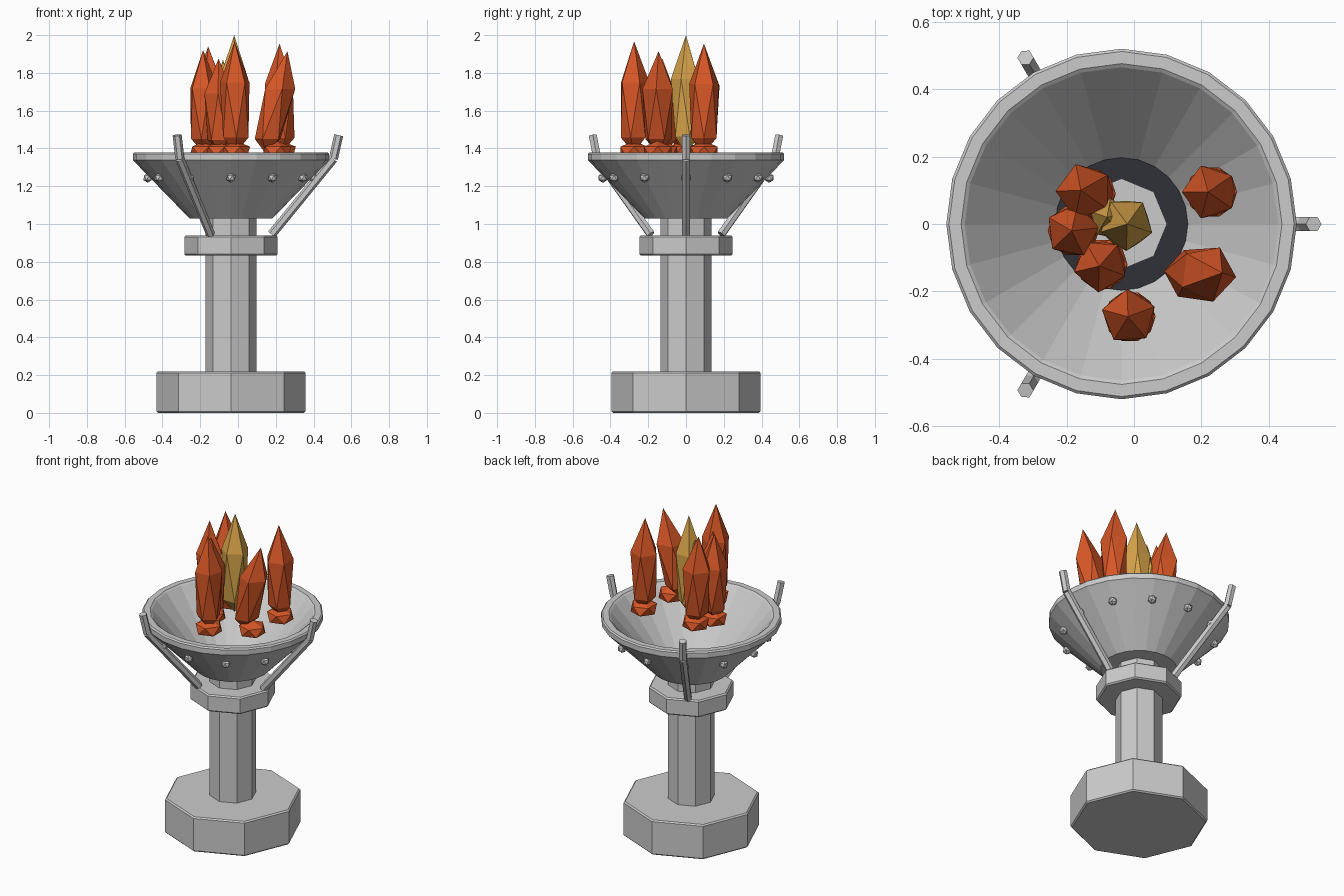
import bpy, bmesh, math
from mathutils import Vector, Matrix

if "Cube" in bpy.data.objects:
    bpy.data.objects.remove(bpy.data.objects["Cube"])

CX = -0.037  # axis of the stand


def material(name, rgb):
    m = bpy.data.materials.new(name)
    m.diffuse_color = (*rgb, 1)
    m.use_nodes = True
    m.node_tree.nodes["Principled BSDF"].inputs["Base Color"].default_value = m.diffuse_color
    return m


GREY = material("pale_grey_metal", (0.60, 0.60, 0.60))
DARK = material("charcoal", (0.03, 0.03, 0.04))
ORANGE = material("flame_orange", (0.68, 0.095, 0.02))
GOLD = material("flame_gold", (0.70, 0.38, 0.07))


def finish(name, bm, mat, bevel=0):
    bmesh.ops.recalc_face_normals(bm, faces=bm.faces)
    me = bpy.data.meshes.new(name)
    bm.to_mesh(me)
    bm.free()
    me.materials.append(mat)
    ob = bpy.data.objects.new(name, me)
    bpy.context.collection.objects.link(ob)
    if bevel:
        b = ob.modifiers.new("bevel", 'BEVEL')
        b.width, b.segments, b.limit_method, b.angle_limit = bevel, 1, 'ANGLE', math.radians(60)
    return ob


def lathe(name, profile, sides, mat, bevel=0):
    """Flat-faced solid of revolution around the stand axis."""
    bm = bmesh.new()
    rings = []
    for r, z in profile:
        if r == 0:
            rings.append([bm.verts.new((CX, 0, z))] * sides)
        else:
            rings.append([bm.verts.new((CX + r * math.cos(math.tau * i / sides),
                                        r * math.sin(math.tau * i / sides), z)) for i in range(sides)])
    for a, b in zip(rings, rings[1:]):
        for i in range(sides):
            j = (i + 1) % sides
            bm.faces.new(list(dict.fromkeys((a[i], a[j], b[j], b[i]))))
    return finish(name, bm, mat, bevel)


def prism(name, r, z0, z1, mat=GREY, bevel=0, sides=8):
    bm = bmesh.new()
    bmesh.ops.create_cone(bm, cap_ends=True, segments=sides, radius1=r, radius2=r, depth=z1 - z0,
                          matrix=Matrix.Translation((CX, 0, (z0 + z1) / 2)))
    return finish(name, bm, mat, bevel)


def rod(name, p, q, r, mat=GREY):
    p, q = Vector(p), Vector(q)
    d = q - p
    bm = bmesh.new()
    bmesh.ops.create_cone(bm, cap_ends=True, segments=6, radius1=r, radius2=r, depth=d.length,
                          matrix=Matrix.Translation((p + q) / 2) @ d.to_track_quat('Z', 'Y').to_matrix().to_4x4())
    return finish(name, bm, mat)


def ico(name, loc, r, rz, mat):
    bm = bmesh.new()
    bmesh.ops.create_icosphere(bm, subdivisions=1, radius=1,
                               matrix=Matrix.Translation(loc) @ Matrix.Diagonal((r, r, rz, 1)))
    return finish(name, bm, mat)


def crystal(name, foot, tip, r, mat, turn=0.0):
    """Long twisted crystal: pointed foot, two staggered five-sided rings, pointed tip."""
    foot, tip = Vector(foot), Vector(tip)
    bm = bmesh.new()

    def ring(t, rad, phase):
        c = foot.lerp(tip, t)
        return [bm.verts.new(c + Vector((rad * math.cos(turn + math.tau * (i + phase) / 5),
                                         rad * math.sin(turn + math.tau * (i + phase) / 5), 0)))
                for i in range(5)]
    a, b = bm.verts.new(foot), bm.verts.new(tip)
    lo, hi = ring(0.14, r * 0.86, 0), ring(0.63, r, 0.5)
    for i in range(5):
        j = (i + 1) % 5
        bm.faces.new((a, lo[j], lo[i]))
        bm.faces.new((lo[i], lo[j], hi[i]))
        bm.faces.new((lo[j], hi[j], hi[i]))
        bm.faces.new((hi[i], hi[j], b))
    return finish(name, bm, mat)


# Stand
prism("base", 0.395, 0, 0.22, bevel=0.008)
prism("column", 0.135, 0.2, 1.062)
prism("collar", 0.247, 0.833, 0.94, bevel=0.008)

# Bowl with thick rim and dark bed
lathe("bowl", [(0, 1.03), (0.22, 1.03), (0.507, 1.325), (0.52, 1.338), (0.52, 1.37), (0.512, 1.378),
               (0.476, 1.378), (0.465, 1.37), (0.196, 1.05), (0, 1.05)], 24, GREY)
prism("coal_bed", 0.197, 1.046, 1.056, DARK, sides=24)

# Rivets around the bowl
for i in range(12):
    a = math.tau * i / 12
    ico(f"rivet_{i}", (CX + 0.44 * math.cos(a), 0.44 * math.sin(a), 1.245), 0.027, 0.027, GREY)

# Three bent support arms
for i in range(3):
    a = math.tau * i / 3
    pts = [(CX + r * math.cos(a), r * math.sin(a), z) for r, z in ((0.215, 0.945), (0.542, 1.345), (0.57, 1.47))]
    rod(f"arm_lower_{i}", pts[0], pts[1], 0.024)
    rod(f"arm_upper_{i}", pts[1], pts[2], 0.024)

# Flames: foot x, y and tip x, y, z, radius
flames = [(0.23, 0.095, 0.22, 0.095, 1.955, 0.082),
          (0.145, -0.15, 0.262, -0.145, 1.915, 0.085),
          (-0.012, -0.275, -0.018, -0.275, 1.967, 0.082),
          (-0.095, -0.12, -0.103, -0.125, 1.875, 0.08),
          (-0.18, -0.02, -0.185, -0.02, 1.92, 0.08),
          (-0.13, 0.09, -0.158, 0.1, 1.94, 0.085)]
for i, (x, y, tx, ty, tz, r) in enumerate(flames):
    crystal(f"flame_{i}", (x, y, 1.375), (tx, ty, tz), r, ORANGE, i * 0.5)
    ico(f"ember_{i}", (0.205 if i == 1 else x, y, 1.385), 0.085, 0.055, ORANGE)

# Golden heart of the fire
crystal("flame_heart", (-0.025, 0, 1.375), (-0.02, 0, 2.0), 0.08, GOLD, 0.3)
crystal("flame_heart_side", (-0.06, 0.01, 1.4), (-0.08, 0.02, 1.87), 0.06, GOLD, 0.9)
